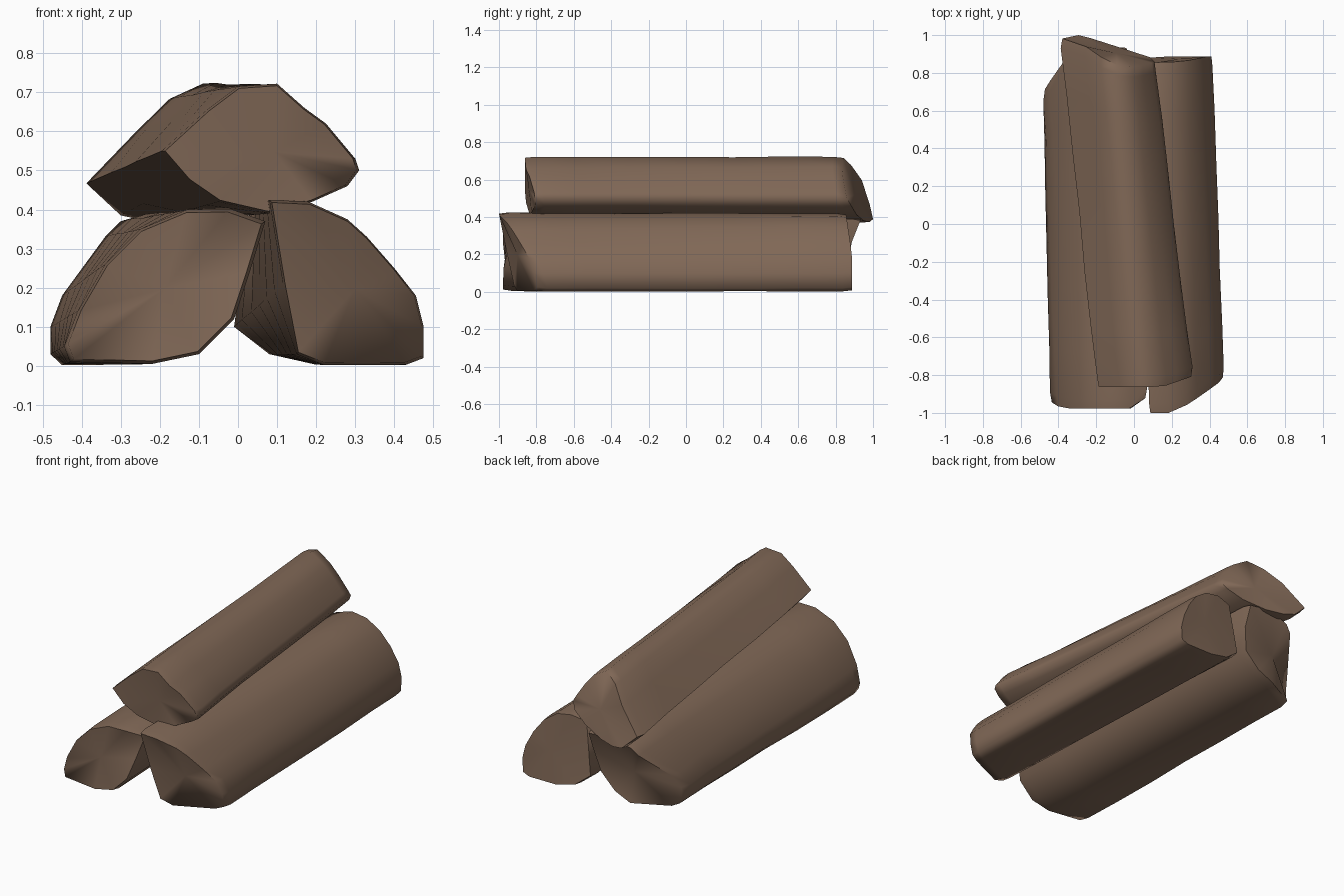
import bpy, bmesh, math, random
from mathutils import Vector

if "Cube" in bpy.data.objects:
    bpy.data.objects.remove(bpy.data.objects["Cube"])

random.seed(4)
bark = bpy.data.materials.new("brown bark")
bark.diffuse_color = (0.22, 0.14, 0.095, 1)
bark.use_nodes = True
bark.node_tree.nodes["Principled BSDF"].inputs["Base Color"].default_value = bark.diffuse_color


def log(name, front, back, front_y, back_y, inset, wobble=0.006, rings=6):
    """Loft a split log between two cross-sections; front_y/back_y shape the cut ends."""
    bm = bmesh.new()
    n = len(front)

    def ring(t, shrink=1.0, push=0.0, noise=0.0):
        pts = [Vector(a).lerp(Vector(b), t) for a, b in zip(front, back)]
        c = sum(pts, Vector((0, 0))) / n
        out = []
        for p in pts:
            q = c + (p - c) * (shrink + random.uniform(-noise, noise) * 2)
            y0, y1 = front_y(*q), back_y(*q)
            y = y0 + (y1 - y0) * t + push
            out.append(bm.verts.new((q.x, y, max(q.y, 0.002))))
        return out

    loops = [ring(0, 1 - inset), ring(0, 1.0, 0.05)]
    loops += [ring(i / rings, 1.0, 0, wobble) for i in range(1, rings)]
    loops += [ring(1, 1.0, -0.05), ring(1, 1 - inset)]
    for a, b in zip(loops, loops[1:]):
        for i in range(n):
            j = (i + 1) % n
            bm.faces.new((a[i], a[j], b[j], b[i]))
    # cut ends, fanned from a centre point
    for loop in (loops[0], loops[-1]):
        mid = bm.verts.new(sum((v.co for v in loop), Vector()) / n)
        for i in range(n):
            bm.faces.new((loop[i], loop[(i + 1) % n], mid))
    bmesh.ops.recalc_face_normals(bm, faces=bm.faces[:])
    me = bpy.data.meshes.new(name)
    bm.to_mesh(me)
    bm.free()
    me.materials.append(bark)
    ob = bpy.data.objects.new(name, me)
    bpy.context.collection.objects.link(ob)
    bpy.context.view_layer.objects.active = ob
    ob.select_set(True)
    bpy.ops.object.shade_smooth_by_angle(angle=math.radians(75))
    ob.select_set(False)


# lower left log
log("left_log",
    [(-.43, .01), (-.445, .05), (-.41, .14), (-.34, .26), (-.25, .35), (-.13, .40),
     (-.02, .402), (.07, .37), (.03, .24), (-.01, .12), (-.10, .03), (-.22, .005)],
    [(-.45, .002), (-.48, .03), (-.48, .10), (-.45, .18), (-.34, .33), (-.30, .37),
     (-.18, .405), (-.03, .39), (-.03, .27), (-.06, .14), (-.15, .05), (-.25, .005)],
    lambda x, z: -.978 + max(0, x + .02) * .7 + max(0, -.38 - x) * .6,
    lambda x, z: .86 + max(0, z - .2) * .4 - max(0, -.38 - x) * 1.6, .04)

# lower right log, with a slanted front cut
log("right_log",
    [(.08, .425), (.18, .42), (.28, .375), (.33, .33), (.40, .25), (.455, .18),
     (.475, .10), (.475, .02), (.43, .003), (.22, .002), (.15, .03), (.115, .21)],
    [(.03, .40), (.12, .42), (.21, .405), (.29, .35), (.35, .27), (.395, .18),
     (.415, .10), (.41, .02), (.37, .003), (.20, .003), (.08, .03), (-.01, .10)],
    lambda x, z: -1 + max(0, x - .2) * .45 + max(0, .4 - z) * .22,
    lambda x, z: .888 - max(0, z - .2) * .15 - max(0, .12 - x) * .2, .03)

# upper log, twisted to the left toward the back
log("top_log",
    [(-.195, .55), (-.08, .655), (.0, .715), (.10, .722), (.17, .66), (.225, .62),
     (.30, .53), (.31, .50), (.28, .46), (.19, .42), (.08, .39), (-.05, .42), (-.13, .475)],
    [(-.388, .467), (-.26, .60), (-.175, .683), (-.09, .722), (.0, .67), (.05, .61),
     (.10, .53), (.115, .50), (.09, .46), (.0, .41), (-.13, .375), (-.23, .37), (-.30, .385)],
    lambda x, z: -.862 + max(0, x - .15) * .35 + max(0, .5 - z) * .3,
    lambda x, z: 1.0 - max(0, x + .28) * .32 - max(0, z - .46) * .38
    - max(0, -.33 - x) * .3, .03)
